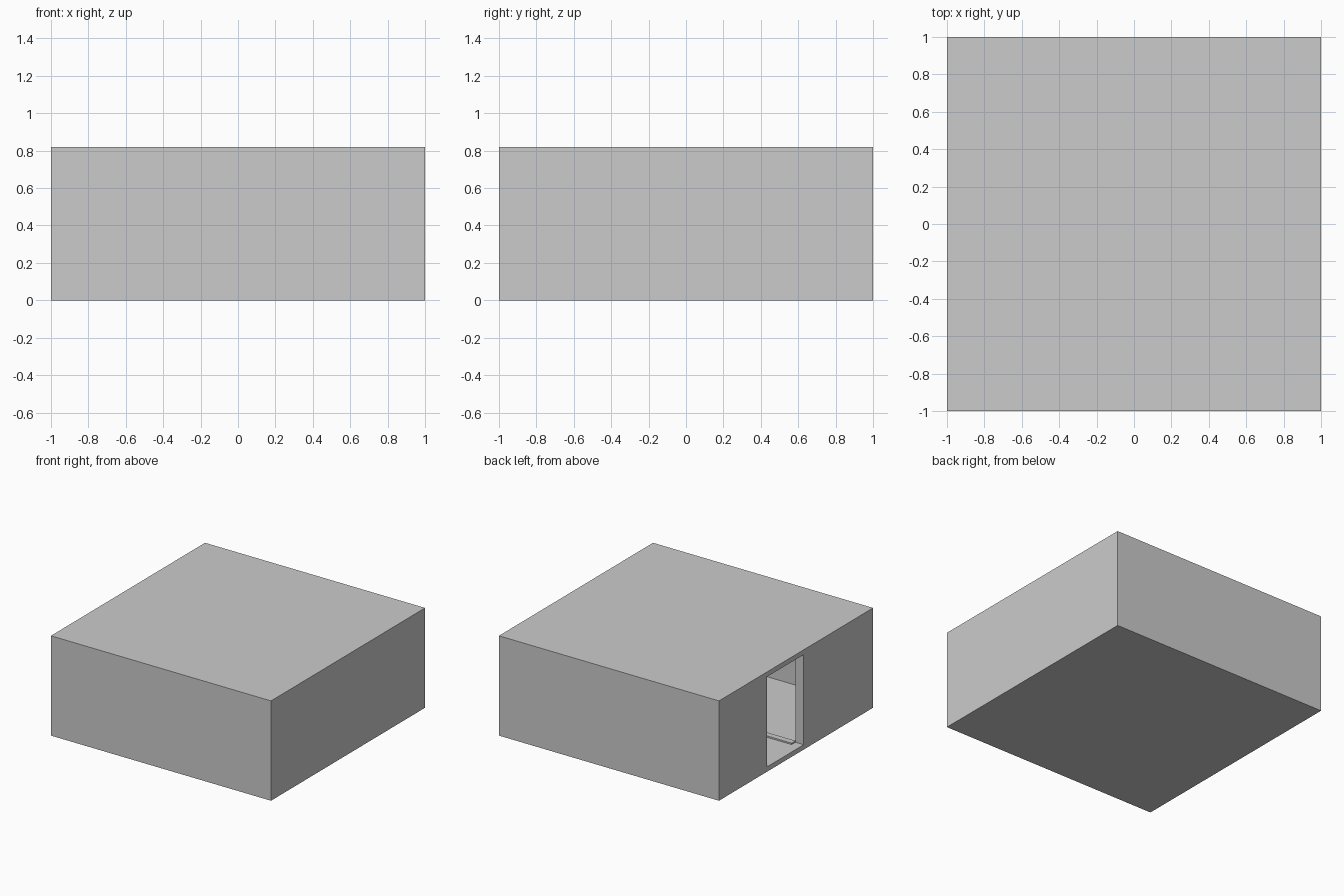
import bpy, bmesh

if "Cube" in bpy.data.objects:
    bpy.data.objects.remove(bpy.data.objects["Cube"])

H = 0.82      # overall height
T = 0.075     # wall thickness
S = 0.04      # floor / roof slab thickness
DOOR = (-0.10, 0.375)   # doorway range along y in the left wall


def box(name, x, y, z):
    """Axis-aligned box from (min, max) ranges."""
    bm = bmesh.new()
    bmesh.ops.create_cube(bm, size=1)
    for v in bm.verts:
        v.co = [r[0] if c < 0 else r[1] for c, r in zip(v.co, (x, y, z))]
    me = bpy.data.meshes.new(name)
    bm.to_mesh(me)
    bm.free()
    ob = bpy.data.objects.new(name, me)
    bpy.context.collection.objects.link(ob)
    return ob


def cut(target, cutter):
    """Subtract a box and hide the cutter."""
    mod = target.modifiers.new(cutter.name, 'BOOLEAN')
    mod.operation = 'DIFFERENCE'
    mod.solver = 'EXACT'
    mod.object = cutter
    cutter.hide_render = True
    cutter.hide_set(True)


# Room shell: walls, floor and roof as one hollow block
shell = box("room_shell", (-1, 1), (-1, 1), (0, H))
inner = (-1 + T, 1 - T)
cut(shell, box("room_cutter", inner, inner, (S, H - S)))

# Doorway through the left wall, flush with floor and ceiling
cut(shell, box("doorway_cutter", (-1.1, -1 + T + 0.05), DOOR, (S, H - S)))

# Low strip on the floor running inward from the doorway edge
box("floor_strip", inner, (-0.10, -0.05), (S - 0.01, S + 0.012))
